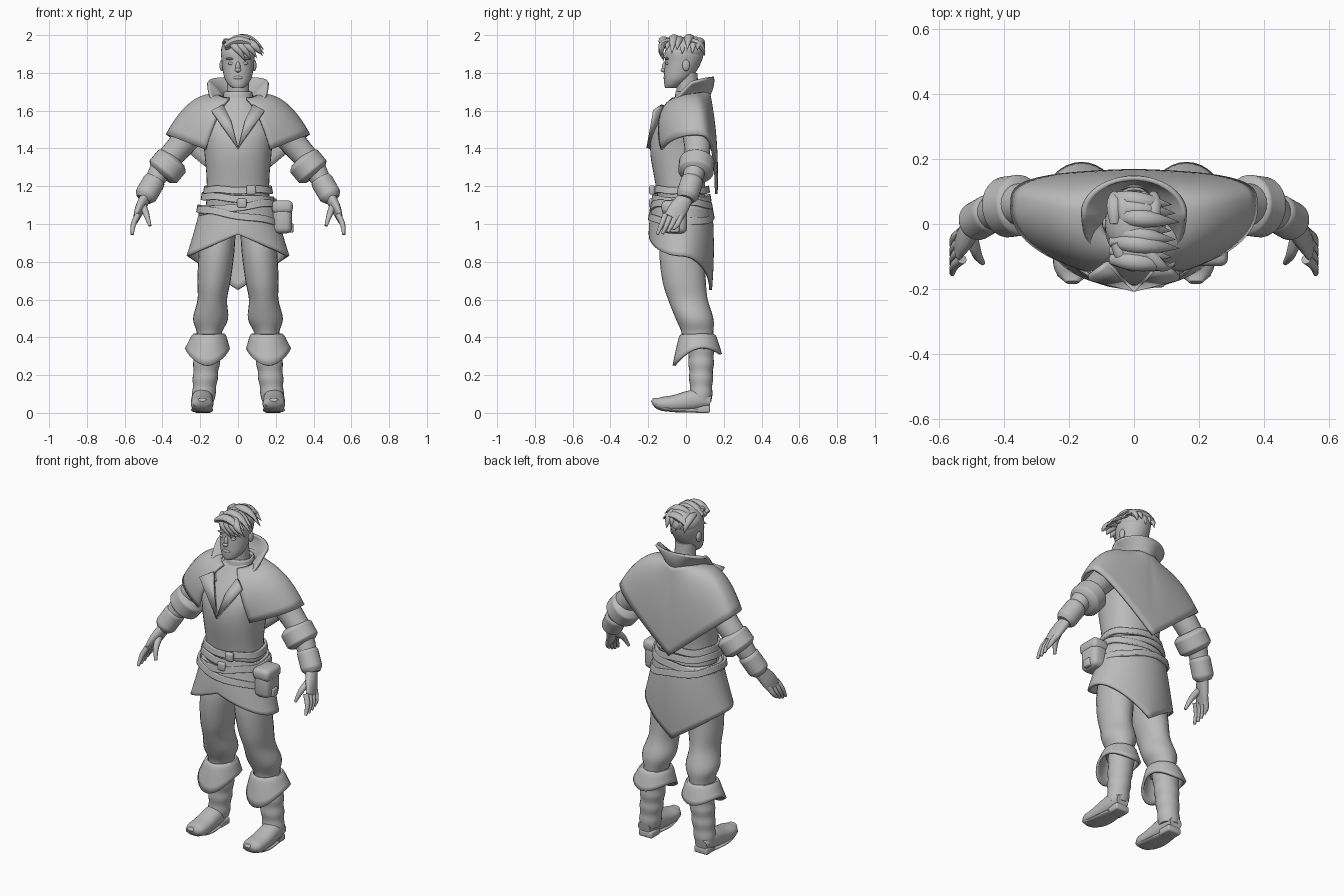
import bpy, bmesh, math
from math import sin, cos, pi
from mathutils import Vector

if "Cube" in bpy.data.objects:
    bpy.data.objects.remove(bpy.data.objects["Cube"])

clay = bpy.data.materials.new("clay grey")
clay.use_nodes = True
clay.diffuse_color = (.5, .5, .5, 1)
clay.node_tree.nodes["Principled BSDF"].inputs["Base Color"].default_value = clay.diffuse_color


def finish(name, bm, mirror=False, thickness=0):
    bmesh.ops.recalc_face_normals(bm, faces=bm.faces)
    mesh = bpy.data.meshes.new(name)
    bm.to_mesh(mesh)
    bm.free()
    mesh.materials.append(clay)
    part = bpy.data.objects.new(name, mesh)
    bpy.context.collection.objects.link(part)
    bpy.ops.object.select_all(action='DESELECT')
    part.select_set(True)
    bpy.context.view_layer.objects.active = part
    bpy.ops.object.shade_smooth_by_angle(angle=math.radians(40))
    if mirror:
        part.modifiers.new("mirror", 'MIRROR')
    if thickness:
        solid = part.modifiers.new("thickness", 'SOLIDIFY')
        solid.thickness, solid.offset = thickness, 0


def spline(points, steps=4):
    """Smooth curve through tuples of any length."""
    p = [Vector(q) for q in points]
    p = [p[0] * 2 - p[1]] + p + [p[-1] * 2 - p[-2]]
    curve = []
    for before, start, end, after in zip(p, p[1:], p[2:], p[3:]):
        for step in range(steps):
            t = step / steps
            pull_in, pull_out = (end - before) / 2, (after - start) / 2
            ease = t * t * (3 - 2 * t)
            curve.append(start.lerp(end, ease) + pull_in * t * (1 - t) ** 2 - pull_out * t * t * (1 - t))
    return curve + [p[-2]]


def skin(bm, rows, closed):
    """Faces between neighbouring rows of vertices."""
    for upper, lower in zip(rows, rows[1:]):
        for j in range(0 if closed else 1, len(upper)):
            bm.faces.new((upper[j], upper[j - 1], lower[j - 1], lower[j]))


def tube(name, points, level=False, side=(1, 0, 0), sides=24, power=1, caps=True, wave=None, **options):
    """Loft of oval sections; each point is a position and one or two radii."""
    rings = spline(points)
    bm, rows = bmesh.new(), []
    for i, ring in enumerate(rings):
        across, along = Vector((1, 0, 0)), Vector((0, 1, 0))
        if not level:
            ahead = rings[min(i + 1, len(rings) - 1)] - rings[max(i - 1, 0)]
            along = Vector(ahead[:3]).cross(Vector(side)).normalized()
            across = along.cross(Vector(ahead[:3])).normalized()
        row = []
        for j in range(sides):
            turn = 2 * pi * j / sides
            c, s = [math.copysign(abs(f(turn)) ** power, f(turn)) for f in (cos, sin)]
            spot = Vector(ring[:3]) + across * c * ring[3] + along * s * ring[-1]
            if wave:
                spot.z += wave(turn, i / (len(rings) - 1))
            row.append(bm.verts.new(spot))
        rows.append(row)
    skin(bm, rows, closed=True)
    if caps:
        bm.faces.new(rows[0])
        bm.faces.new(rows[-1])
    finish(name, bm, **options)


def column(name, rings, leg=False, **options):
    """Upright tube from rings of height, depth and two radii; legs lean outward."""
    points = [((.19 - .09 * z) if leg else 0, y, z, wide, deep) for z, y, wide, deep in rings]
    tube(name, points, level=True, mirror=leg, **options)


def cuff(name, start, end, radius):
    start, end = Vector(start), Vector(end)
    points = []
    for i in range(7):
        t = i / 6
        points.append((*start.lerp(end, t), radius * (1 - .3 * abs(2 * t - 1) ** 6)))
    tube(name, points, mirror=True)


def lock(name, root, tip, lift, radius):
    """Curved strand of hair, thick in the middle and pointed at the tip."""
    root, tip, lift = Vector(root), Vector(tip), Vector(lift)
    points = []
    for i in range(6):
        t = i / 5
        spot = root.lerp(tip, t) + lift * 4 * t * (1 - t)
        swell = radius * sin(pi * (.2 + .79 * t))
        points.append((*spot, swell, swell * .8))
    tube(name, points, side=(0, 1, 0) if lift.y == 0 else (1, 0, 0), sides=10)


def drape(name, opening, top, middle, hem):
    """Cloth hung round the body; each rule maps sine and cosine of the turn to a point."""
    bm, rows = bmesh.new(), []
    for i in range(33):
        turn = pi * (opening + (1 - opening) * i / 32)
        s, c = sin(turn), -cos(turn)
        a, b, d = [Vector(rule(s, c)) for rule in (top, middle, hem)]
        rows.append([bm.verts.new(a.lerp(b, v / 12).lerp(b.lerp(d, v / 12), v / 12)) for v in range(13)])
    skin(bm, rows, closed=False)
    finish(name, bm, mirror=True, thickness=.015)


def place(bm, centre, size):
    for v in bm.verts:
        v.co = Vector(centre) + Vector([a * b for a, b in zip(v.co, size)])


def box(name, centre, size, bevel=.01, **options):
    bm = bmesh.new()
    bmesh.ops.create_cube(bm, size=1)
    place(bm, centre, size)
    bmesh.ops.bevel(bm, geom=bm.edges[:], offset=bevel, segments=3, affect='EDGES', profile=.5)
    finish(name, bm, **options)


def ball(name, centre, size, **options):
    bm = bmesh.new()
    bmesh.ops.create_uvsphere(bm, u_segments=24, v_segments=12, radius=1)
    place(bm, centre, size)
    finish(name, bm, **options)


# Torso, neck and head
column("torso", [(.95, 0, .18, .12), (1.2, -.03, .165, .13), (1.4, -.03, .18, .16),
                 (1.53, -.01, .19, .145), (1.68, .02, .07, .07)], sides=40, power=.9)
column("neck", [(1.6, .02, .08, .08), (1.7, .01, .06, .06), (1.8, 0, .06, .06)])
column("shirt_collar", [(1.64, .02, .08, .08), (1.7, .02, .07, .07)], caps=False, thickness=.01)
column("head", [(1.72, -.08, .03, .03), (1.74, -.065, .052, .05), (1.78, -.04, .074, .076), (1.86, -.015, .086, .097),
                (1.92, -.01, .086, .1), (1.98, -.01, .04, .05)], sides=32)
ball("nose", (0, -.11, 1.83), (.013, .018, .03))
ball("nose_tip", (0, -.12, 1.815), (.016, .014, .012))
ball("lips", (0, -.11, 1.775), (.025, .01, .01))
ball("eyes", (.036, -.1, 1.85), (.016, .008, .008), mirror=True)
ball("eyebrows", (.038, -.1, 1.875), (.028, .01, .006), mirror=True)
ball("ears", (.086, 0, 1.84), (.012, .02, .03), mirror=True)

# Hair swept over to the left
ball("hair_base", (0, 0, 1.92), (.09, .1, .07))
for i in range(8):
    y = .08 - i * .027
    lock(f"swept_lock_{i}", (-.07, y, 1.93 + .01 * (i % 2)), (.115 + .012 * (i % 3), y - .02, 1.92 - .02 * (i % 2)),
         (0, 0, .04 + .01 * (i % 3)), .028)
for i in range(4):
    x = i * .03
    lock(f"fringe_lock_{i}", (x - .06, -.06, 1.97), (x + .04, -.115, 1.86 + .01 * i), (0, -.04, .02), .022)
for i in range(5):
    x = i * .03 - .06
    lock(f"crown_lock_{i}", (x, 0, 1.97), (x, .1, 1.89 + .02 * (i % 2)), (0, .02, .02), .024)

# Capelet with a pointed back, and standing collar
def cape_hem(s, c):
    x = .375 * s
    if c > 0:
        return x, .05 + .11 * c ** .5, 1.16 + .83 * x
    return x, .05 + .2 * c, 1.33 + .38 * x


drape("capelet", .15,
      lambda s, c: (.1 * s, .02 + .1 * c, 1.68 + .02 * c),
      lambda s, c: (.25 * s, .05 + c * (.12 if c > 0 else .25), (1.68 + cape_hem(s, c)[2]) / 2 + .13 * s),
      cape_hem)


def collar_rim(s, c):
    return .16 * s, .03 + c * (.11 if c > 0 else .18), 1.75 + c * (.03 if c > 0 else .18)


drape("collar", .15,
      lambda s, c: (.08 * s, .01 + .11 * c, collar_rim(s, c)[2] - .1),
      lambda s, c: (.1 * s, .02 + .13 * c, collar_rim(s, c)[2] - .04),
      collar_rim)

# Notched lapels meeting at the breast
bm = bmesh.new()
bm.faces.new([bm.verts.new(p) for p in ((.08, -.12, 1.63), (.14, -.165, 1.6), (0, -.2, 1.4), (.04, -.165, 1.55))])
finish("lapels", bm, mirror=True, thickness=.02)

# Coat skirt, open at the front and pointed behind
def skirt_hem(s, c):
    x = .265 * s
    return x, .16 * c - .03, (.65 + .68 * x) if c > 0 else (.945 - .43 * x)


drape("coat_skirt", 0,
      lambda s, c: (.19 * s, .15 * c - .02, 1.1),
      lambda s, c: (.22 * s, .17 * c - .02, (1.1 + skirt_hem(s, c)[2]) / 2),
      skirt_hem)

# Slung belts, buckles and pouch
for i in range(4):
    z, wide, deep = 1.18 - .045 * i, .175 + .012 * i, .142 + .008 * i
    column(f"belt_{i}", [(z + h, -.025, wide - h / 6, deep - h / 6) for h in (-.018, 0, .018)],
           sides=40, power=.9, caps=False, thickness=.015,
           wave=lambda turn, v, i=i: .012 * i * (-1) ** i * cos(turn) + .004 * sin(5 * turn))
for name, x, z in (("buckle", .02, 1.11), ("upper_buckle", .07, 1.18)):
    box(name, (x, -.18, z), (.05, .03, .05))
box("pouch", (.235, -.06, 1.03), (.1, .13, .16), .03)
box("pouch_flap", (.235, -.06, 1.09), (.11, .14, .07), .025)
box("side_pocket", (.28, -.06, .98), (.03, .05, .05))

# Arms, rolled sleeves and bracers
tube("arms", [(.17, .04, 1.57, .08), (.3, .06, 1.42, .07), (.4, .05, 1.3, .06), (.49, 0, 1.14, .04)], mirror=True)
cuff("rolled_sleeves", (.335, .06, 1.35), (.41, .05, 1.26), .094)
cuff("bracers", (.43, .04, 1.25), (.5, 0, 1.13), .06)

# Hands
tube("palms", [(.49, 0, 1.14, .03, .04), (.52, -.04, 1.08, .025, .05), (.54, -.07, 1.03, .015, .048)], mirror=True)
for i, finger in enumerate(("index", "middle", "ring", "little")):
    y, tip = -.108 + i * .028, .945 + .003 * i * i
    tube(finger + "_fingers", [(.53, y, 1.05, .016), (.553, y - .02, 1, .014), (.56, y - .045, tip, .008)],
         sides=10, mirror=True)
tube("thumbs", [(.5, -.04, 1.09, .02), (.485, -.09, 1.05, .016), (.466, -.12, .99, .008)], sides=10, mirror=True)

# Trousers bloused at the knee
column("trouser_legs", [(1, 0, .09, .12), (.85, -.02, .094, .12), (.7, -.01, .088, .115), (.6, .01, .078, .105),
                        (.5, .045, .093, .1), (.43, .06, .068, .085), (.38, .06, .065, .08)], leg=True)

# Boots with turned-down cuffs, wrinkled shafts and raised toes
column("boot_cuffs", [(.41, .06, .07, .08), (.4, .06, .084, .094), (.31, .06, .112, .124)],
       leg=True, sides=32, caps=False, thickness=.015,
       wave=lambda turn, v: v * v * (.03 * cos(2 * turn) + .03 * sin(turn)))
shaft = [.073 - .002 * i + .004 * (i % 2) for i in range(9)]
column("boot_shafts", [(.38 - .04 * i, .08, r, r - .003) for i, r in enumerate(shaft)], leg=True)
foot = ((.13, .06, .04, .03), (.06, .07, .055, .055), (-.06, .05, .06, .045), (-.14, .05, .055, .034), (-.18, .07, .02, .01))
tube("boot_feet", [(.19, *ring) for ring in foot], power=.85, mirror=True)
sole = [i / 5 for i in range(6)]
tube("boot_soles", [(.19, .06 - .22 * t, .013 + .03 * t ** 4, .046 + .012 * sin(pi * t), .012) for t in sole],
     power=.8, mirror=True)
box("boot_heels", (.185, .085, .02), (.09, .085, .04), mirror=True)
